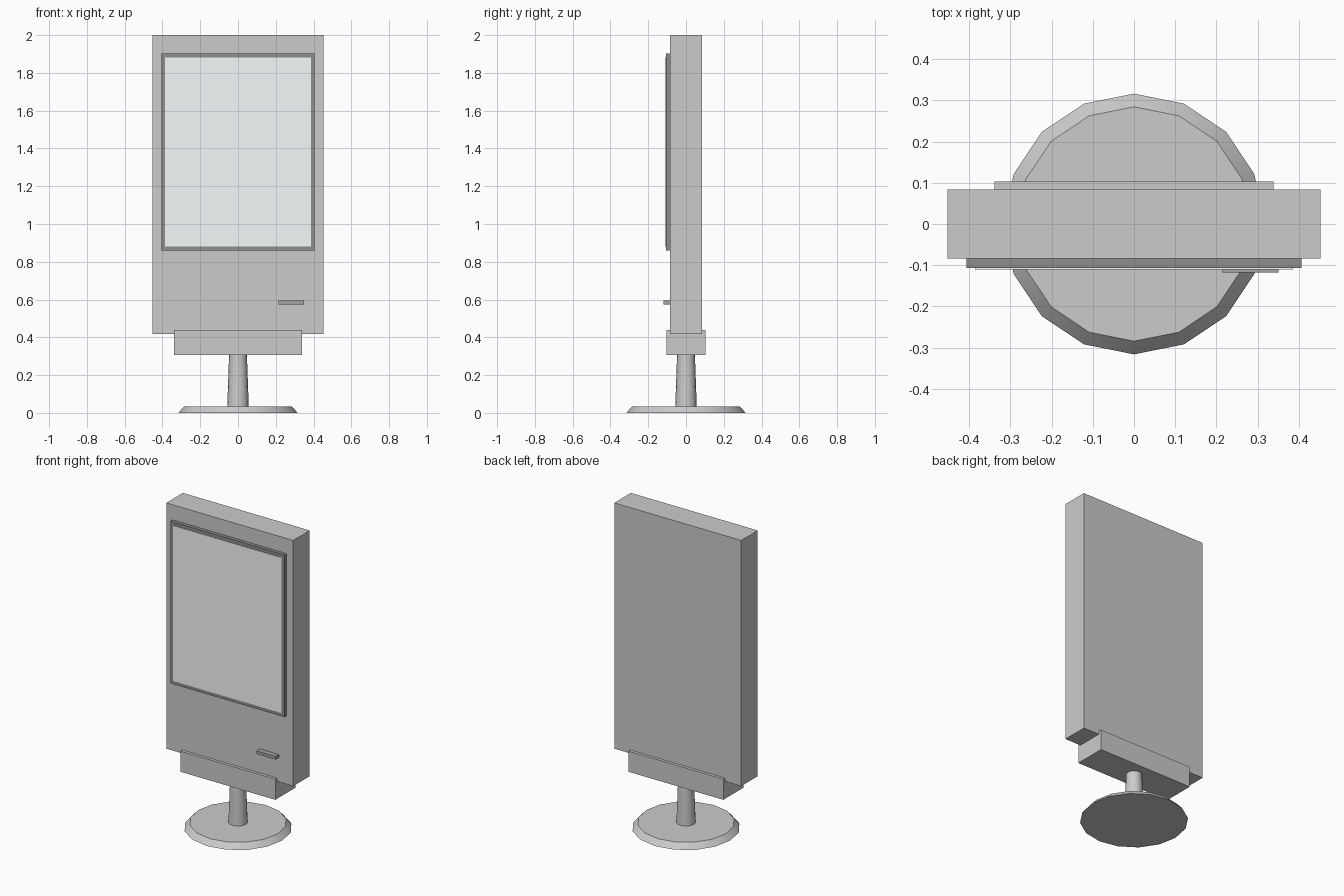
import bpy
import bmesh
import math
from mathutils import Matrix

if "Cube" in bpy.data.objects:
    bpy.data.objects.remove(bpy.data.objects["Cube"])


def material(name, color):
    mat = bpy.data.materials.new(name)
    mat.diffuse_color = (*color, 1.0)
    mat.use_nodes = True
    mat.node_tree.nodes["Principled BSDF"].inputs["Base Color"].default_value = mat.diffuse_color
    return mat


def add_object(name, bm, mat=None):
    mesh = bpy.data.meshes.new(name)
    bm.to_mesh(mesh)
    bm.free()
    obj = bpy.data.objects.new(name, mesh)
    bpy.context.collection.objects.link(obj)
    if mat:
        mesh.materials.append(mat)
    return obj


def box(name, x, y, z, mat=None):
    """Box from (min, max) ranges on each axis."""
    bm = bmesh.new()
    size = [r[1] - r[0] for r in (x, y, z)]
    mid = [(r[0] + r[1]) / 2 for r in (x, y, z)]
    bmesh.ops.create_cube(bm, size=1, matrix=Matrix.Translation(mid) @ Matrix.Diagonal((*size, 1)))
    return add_object(name, bm, mat)


def cone(name, r_low, r_high, z0, z1, sides=16):
    """Upright tapered cylinder, smooth around its side."""
    bm = bmesh.new()
    bmesh.ops.create_cone(bm, cap_ends=True, segments=sides, radius1=r_low, radius2=r_high,
                          depth=z1 - z0, matrix=Matrix.Translation((0, 0, (z0 + z1) / 2)))
    obj = add_object(name, bm)
    bpy.ops.object.select_all(action='DESELECT')
    obj.select_set(True)
    bpy.context.view_layer.objects.active = obj
    bpy.ops.object.shade_smooth_by_angle(angle=math.radians(30))
    return obj


dark = material("dark_plastic", (0.27, 0.27, 0.27))
slot_grey = material("slot_grey", (0.36, 0.36, 0.36))
glass = material("screen_glass", (0.92, 0.95, 0.97))

# Stand: round foot, post and mounting block
cone("foot", 0.316, 0.284, 0.0, 0.035)
cone("post", 0.057, 0.047, 0.03, 0.315)
box("mounting_block", (-0.338, 0.338), (-0.103, 0.103), (0.307, 0.44))

# Main upright panel
box("cabinet", (-0.452, 0.452), (-0.084, 0.084), (0.418, 2.0))

# Screen surround, screen and slot on the front
box("screen_bezel", (-0.406, 0.406), (-0.107, -0.08), (0.859, 1.903), dark)
box("screen", (-0.386, 0.386), (-0.11, -0.1), (0.881, 1.881), glass)
box("slot", (0.215, 0.35), (-0.118, -0.08), (0.575, 0.595), slot_grey)
